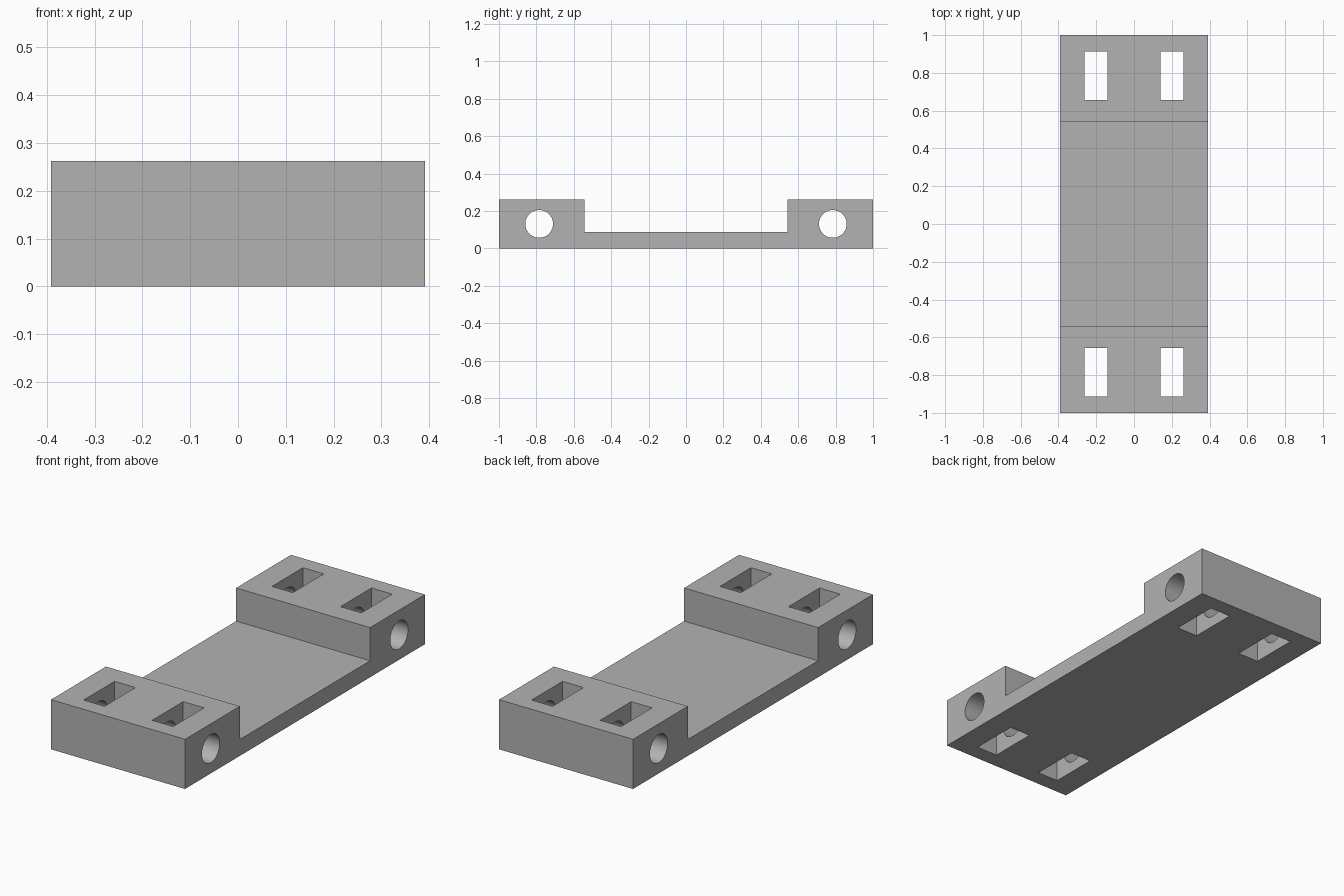
import bpy
import bmesh
import math

# Remove the default cube
if "Cube" in bpy.data.objects:
    bpy.data.objects.remove(bpy.data.objects["Cube"], do_unlink=True)

HALF_W, HEIGHT, WEB = 0.391, 0.262, 0.087   # half width, end block height, plate thickness
STEP, HOLE_Y = 0.543, 0.785                 # inner face of end blocks, hole centre line
SLOT_X, SLOT_W, SLOT_L = 0.2, 0.122, 0.258
BORE_R = 0.074

grey = bpy.data.materials.new("mid_grey")
grey.use_nodes = True
grey.diffuse_color = (0.45, 0.45, 0.45, 1)
grey.node_tree.nodes["Principled BSDF"].inputs["Base Color"].default_value = (0.45, 0.45, 0.45, 1)

# Channel-shaped side profile extruded across the width
profile = [(-1, 0), (1, 0), (1, HEIGHT), (STEP, HEIGHT), (STEP, WEB),
           (-STEP, WEB), (-STEP, HEIGHT), (-1, HEIGHT)]
bm = bmesh.new()
side = bm.faces.new([bm.verts.new((-HALF_W, y, z)) for y, z in profile])
grown = bmesh.ops.extrude_face_region(bm, geom=[side])
moved = [v for v in grown["geom"] if isinstance(v, bmesh.types.BMVert)]
bmesh.ops.translate(bm, verts=moved, vec=(2 * HALF_W, 0, 0))
bmesh.ops.recalc_face_normals(bm, faces=bm.faces)
mesh = bpy.data.meshes.new("mounting_bracket")
bm.to_mesh(mesh)
bm.free()
mesh.materials.append(grey)
bracket = bpy.data.objects.new("mounting_bracket", mesh)
bpy.context.collection.objects.link(bracket)


def cut(cutter):
    """Subtract a cutter from the bracket, then discard it."""
    cutter.hide_render = True
    bpy.ops.object.select_all(action='DESELECT')
    bracket.select_set(True)
    bpy.context.view_layer.objects.active = bracket
    mod = bracket.modifiers.new("cut", 'BOOLEAN')
    mod.operation, mod.solver, mod.object = 'DIFFERENCE', 'EXACT', cutter
    bpy.ops.object.modifier_apply(modifier=mod.name)
    bpy.data.objects.remove(cutter, do_unlink=True)


for end in (-1, 1):
    # Round bore running across each end block
    bpy.ops.mesh.primitive_cylinder_add(vertices=64, radius=BORE_R, depth=1,
                                        location=(0, end * HOLE_Y, HEIGHT / 2),
                                        rotation=(0, math.pi / 2, 0))
    cut(bpy.context.object)
    # Rectangular slots through the full height
    for hand in (-1, 1):
        bpy.ops.mesh.primitive_cube_add(size=1, location=(hand * SLOT_X, end * HOLE_Y, HEIGHT / 2))
        slot = bpy.context.object
        slot.scale = (SLOT_W, SLOT_L, 1)
        cut(slot)

# Smooth bores, crisp edges
bpy.ops.object.select_all(action='DESELECT')
bracket.select_set(True)
bpy.context.view_layer.objects.active = bracket
bpy.ops.object.shade_smooth_by_angle(angle=math.radians(30))
